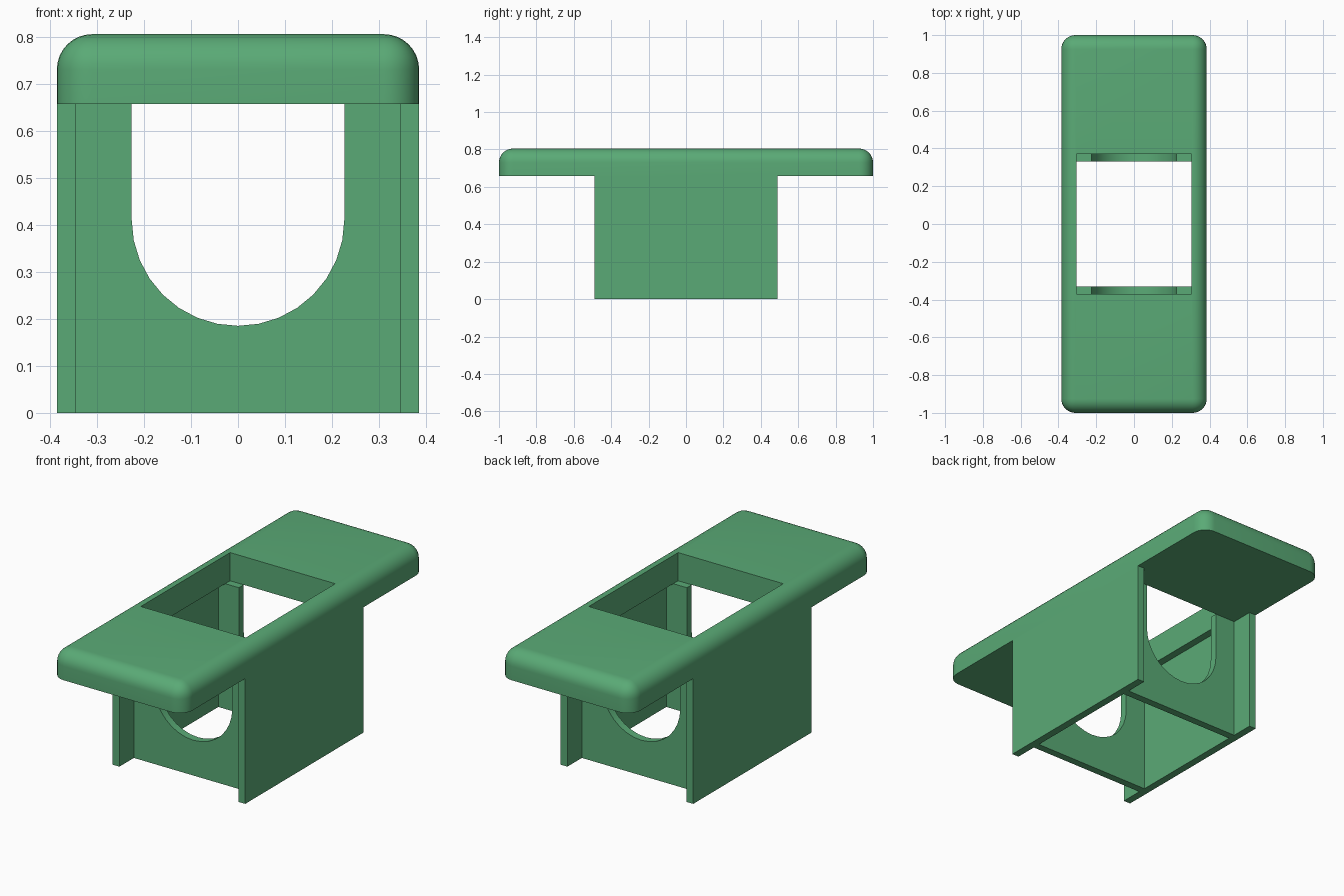
import bpy, bmesh, math

cube = bpy.data.objects.get("Cube")
if cube:
    bpy.data.objects.remove(cube, do_unlink=True)

HALF_W, TOP, DECK = 0.385, 0.805, 0.657   # half width, top height, underside of the slab
WALL = 0.04                               # wall thickness

green = bpy.data.materials.new("green")
green.use_nodes = True
colour = (0.102, 0.402, 0.181, 1)
green.diffuse_color = colour
bsdf = next(n for n in green.node_tree.nodes if n.type == 'BSDF_PRINCIPLED')
bsdf.inputs["Base Color"].default_value = colour


def add_object(name, bm):
    bmesh.ops.recalc_face_normals(bm, faces=bm.faces)
    mesh = bpy.data.meshes.new(name)
    bm.to_mesh(mesh)
    bm.free()
    mesh.materials.append(green)
    obj = bpy.data.objects.new(name, mesh)
    bpy.context.collection.objects.link(obj)
    return obj


def box(x0, x1, y0, y1, z0, z1):
    bm = bmesh.new()
    bmesh.ops.create_cube(bm, size=1)
    for v in bm.verts:
        v.co = ((x0 + x1) / 2 + v.co.x * (x1 - x0),
                (y0 + y1) / 2 + v.co.y * (y1 - y0),
                (z0 + z1) / 2 + v.co.z * (z1 - z0))
    return bm


# Top slab: rounded everywhere except around the flat underside
bm = box(-HALF_W, HALF_W, -1, 1, DECK, TOP)
edges = [e for e in bm.edges if any(v.co.z > TOP - 0.01 for v in e.verts)]
bmesh.ops.bevel(bm, geom=edges, offset=0.075, segments=8, profile=0.5, affect='EDGES')
slab = add_object("top_slab", bm)

# Rectangular opening through the slab
cutter = add_object("opening_cutter", box(-0.305, 0.305, -0.37, 0.37, 0.5, 1))
cutter.hide_render = True
cut = slab.modifiers.new("opening", 'BOOLEAN')
cut.operation, cut.solver, cut.object = 'DIFFERENCE', 'EXACT', cutter
bpy.ops.object.select_all(action='DESELECT')
bpy.context.view_layer.objects.active = slab
slab.select_set(True)
bpy.ops.object.modifier_apply(modifier=cut.name)
bpy.data.objects.remove(cutter, do_unlink=True)
bpy.ops.object.shade_smooth_by_angle(angle=math.radians(35))

# Side walls, running past the cross walls as flanges
for side, s in (("left", 1), ("right", -1)):
    x0, x1 = sorted((s * (HALF_W - WALL), s * HALF_W))
    add_object(side + "_wall", box(x0, x1, -0.49, 0.49, 0, DECK))

# Cross walls with a U-shaped cut-out open to the top
R, ARC_Z, INNER = 0.226, 0.411, HALF_W - WALL
profile = [(-INNER, DECK), (-INNER, 0), (INNER, 0), (INNER, DECK), (R, DECK)]
profile += [(R * math.cos(math.pi * i / 16), ARC_Z - R * math.sin(math.pi * i / 16))
            for i in range(17)]
profile.append((-R, DECK))
for name, y in (("front_cross_wall", -0.37), ("back_cross_wall", 0.33)):
    bm = bmesh.new()
    face = bm.faces.new([bm.verts.new((x, y, z)) for x, z in profile])
    ext = bmesh.ops.extrude_face_region(bm, geom=[face], use_keep_orig=True)
    moved = [g for g in ext["geom"] if isinstance(g, bmesh.types.BMVert)]
    bmesh.ops.translate(bm, verts=moved, vec=(0, WALL, 0))
    wall = add_object(name, bm)
    bpy.ops.object.select_all(action='DESELECT')
    bpy.context.view_layer.objects.active = wall
    wall.select_set(True)
    bpy.ops.object.shade_smooth_by_angle(angle=math.radians(30))
